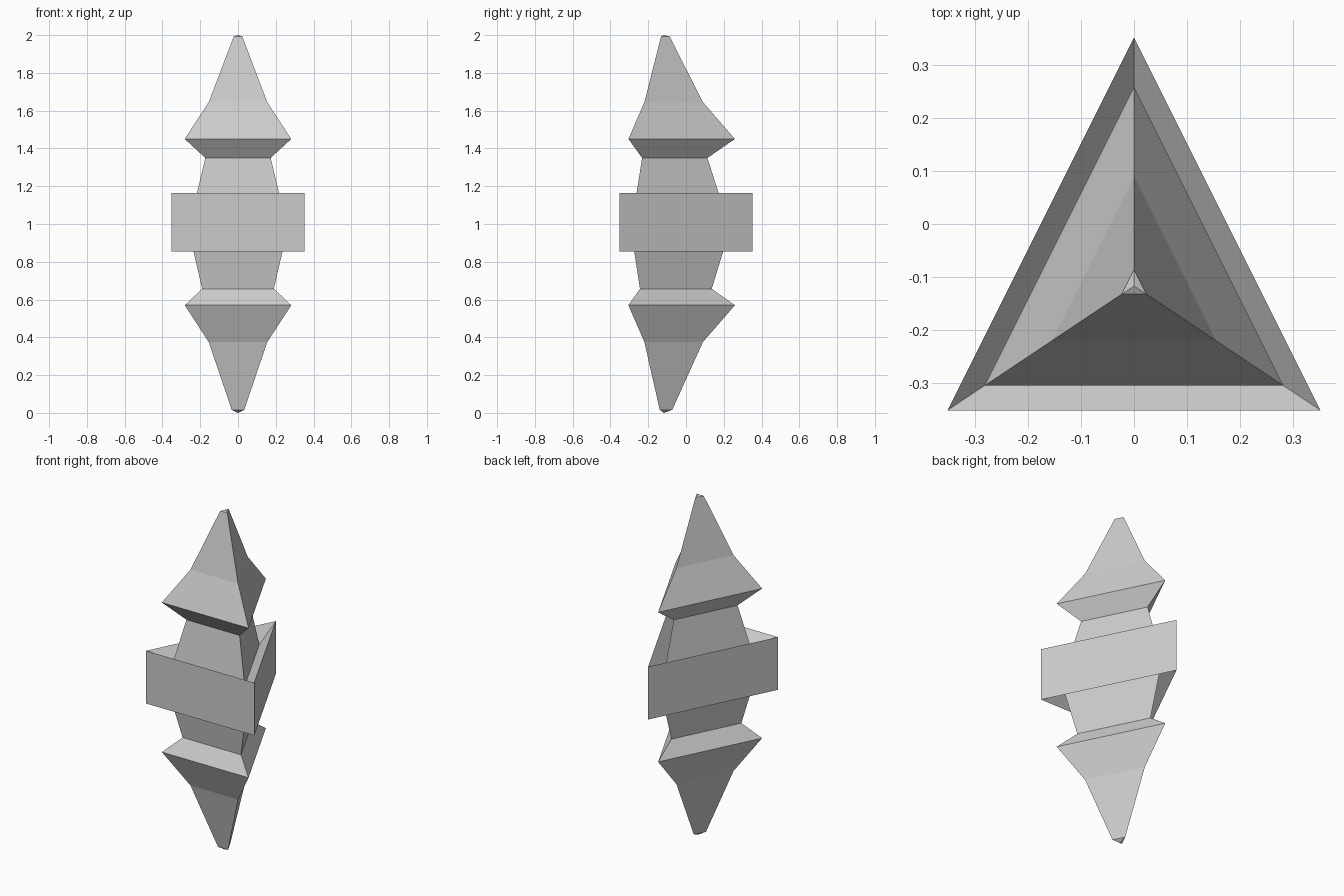
import bpy
import bmesh

if "Cube" in bpy.data.objects:
    bpy.data.objects.remove(bpy.data.objects["Cube"])

CENTRE_Y = -0.117  # all triangles scale about this shared axis


def triangle_loft(name, profile):
    """Loft three-sided rings; profile is (z, half width) from bottom to top."""
    bm = bmesh.new()
    rings = []
    for z, w in profile:
        corners = [(-w, -2 * w / 3), (w, -2 * w / 3), (0, 4 * w / 3)]
        rings.append([bm.verts.new((x, CENTRE_Y + y, z)) for x, y in corners])
    for low, high in zip(rings, rings[1:]):
        for i in range(3):
            j = (i + 1) % 3
            bm.faces.new((low[i], low[j], high[j], high[i]))
    # collapse the zero-width rings into points
    bmesh.ops.remove_doubles(bm, verts=bm.verts, dist=0.0005)
    mesh = bpy.data.meshes.new(name)
    bm.to_mesh(mesh)
    bm.free()
    obj = bpy.data.objects.new(name, mesh)
    bpy.context.collection.objects.link(obj)
    return obj


# Lower point, flared rim and neck
triangle_loft("lower_spike", [
    (0.0, 0.0), (0.016, 0.033), (0.375, 0.155), (0.57, 0.282),
    (0.657, 0.19), (0.935, 0.254)])

# Wide middle band with sunken top and underside
triangle_loft("middle_band", [
    (0.935, 0.254), (0.855, 0.352), (1.165, 0.352), (1.085, 0.236)])

# Upper neck, flared rim and point
triangle_loft("upper_spike", [
    (1.085, 0.236), (1.35, 0.173), (1.45, 0.282),
    (1.645, 0.155), (1.992, 0.023), (2.0, 0.0)])
